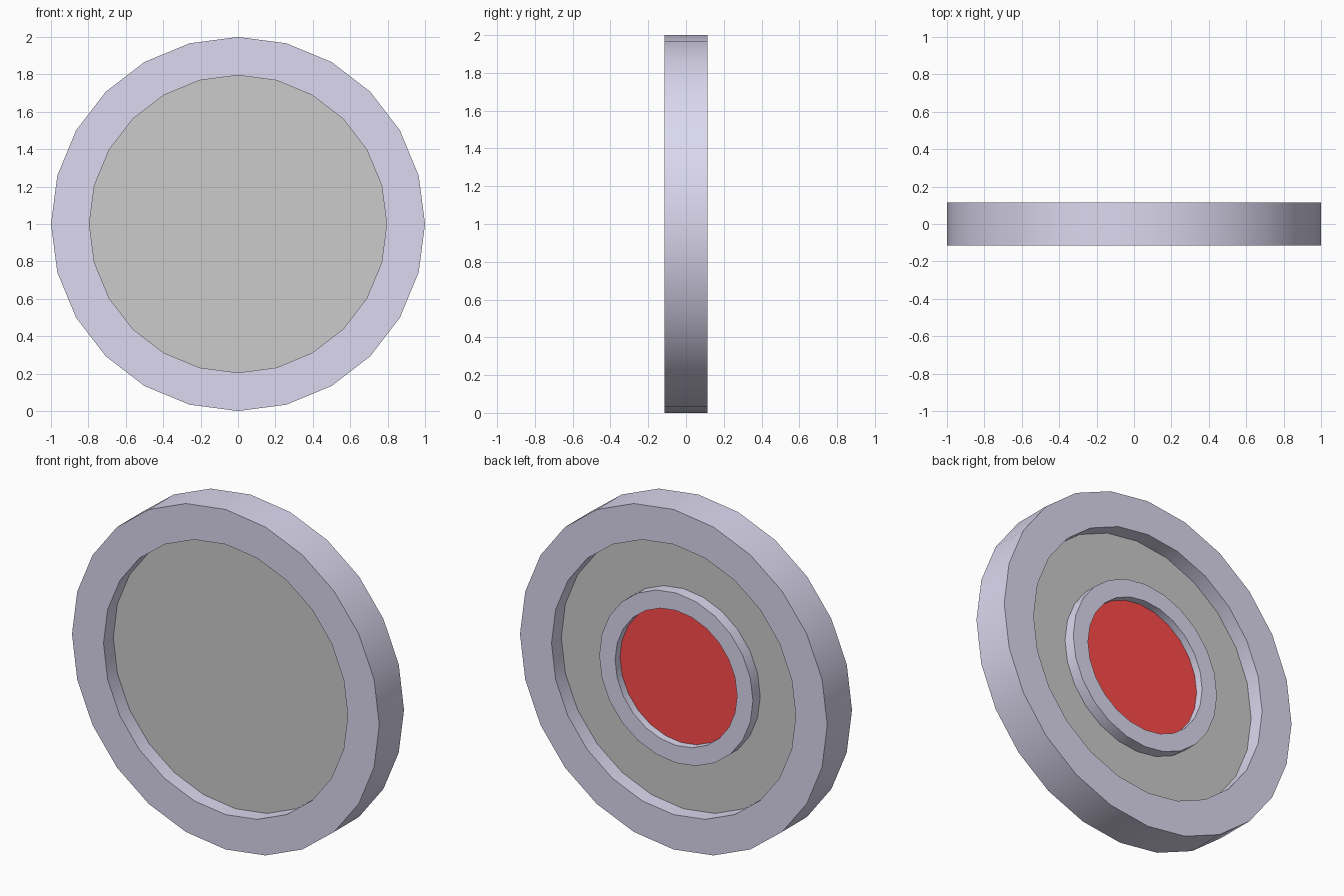
import bpy, bmesh, math

if "Cube" in bpy.data.objects:
    bpy.data.objects.remove(bpy.data.objects["Cube"])

SIDES = 24
CENTRE_Z = 1.0


def material(name, colour):
    m = bpy.data.materials.new(name)
    m.diffuse_color = (*colour, 1.0)
    m.use_nodes = True
    m.node_tree.nodes["Principled BSDF"].inputs["Base Color"].default_value = m.diffuse_color
    return m


def finish(name, bm, mat=None):
    bmesh.ops.recalc_face_normals(bm, faces=bm.faces)
    mesh = bpy.data.meshes.new(name)
    bm.to_mesh(mesh)
    bm.free()
    ob = bpy.data.objects.new(name, mesh)
    ob.location.z = CENTRE_Z
    bpy.context.collection.objects.link(ob)
    if mat:
        mesh.materials.append(mat)
    bpy.ops.object.select_all(action='DESELECT')
    ob.select_set(True)
    bpy.context.view_layer.objects.active = ob
    bpy.ops.object.shade_smooth_by_angle(angle=math.radians(30))
    return ob


def circle(bm, r, y):
    angles = [2 * math.pi * i / SIDES for i in range(SIDES)]
    return [bm.verts.new((r * math.cos(a), y, r * math.sin(a))) for a in angles]


def bridge(bm, a, b):
    for i in range(SIDES):
        j = (i + 1) % SIDES
        bm.faces.new((a[i], a[j], b[j], b[i]))


def ring(name, outer, inner, y0, y1, mat):
    bm = bmesh.new()
    loops = [circle(bm, r, y) for r, y in
             ((outer, y0), (outer, y1), (inner, y1), (inner, y0))]
    for k in range(4):
        bridge(bm, loops[k], loops[(k + 1) % 4])
    return finish(name, bm, mat)


def disc(name, r, y0, y1, mat=None):
    bm = bmesh.new()
    a, b = circle(bm, r, y0), circle(bm, r, y1)
    bridge(bm, a, b)
    bm.faces.new(a)
    bm.faces.new(b)
    return finish(name, bm, mat)


violet = material("violet_metal", (0.71, 0.69, 0.86))
red = material("red", (1.0, 0.07, 0.07))

# Thick outer rim with a thin recessed plate across it
ring("outer_rim", 1.0, 0.795, -0.115, 0.115, violet)
disc("plate", 0.795, -0.024, 0.024)

# Raised collar and red centre on the back
ring("back_collar", 0.5, 0.397, 0.0, 0.092, violet)
disc("red_centre", 0.397, 0.0, 0.046, red)
